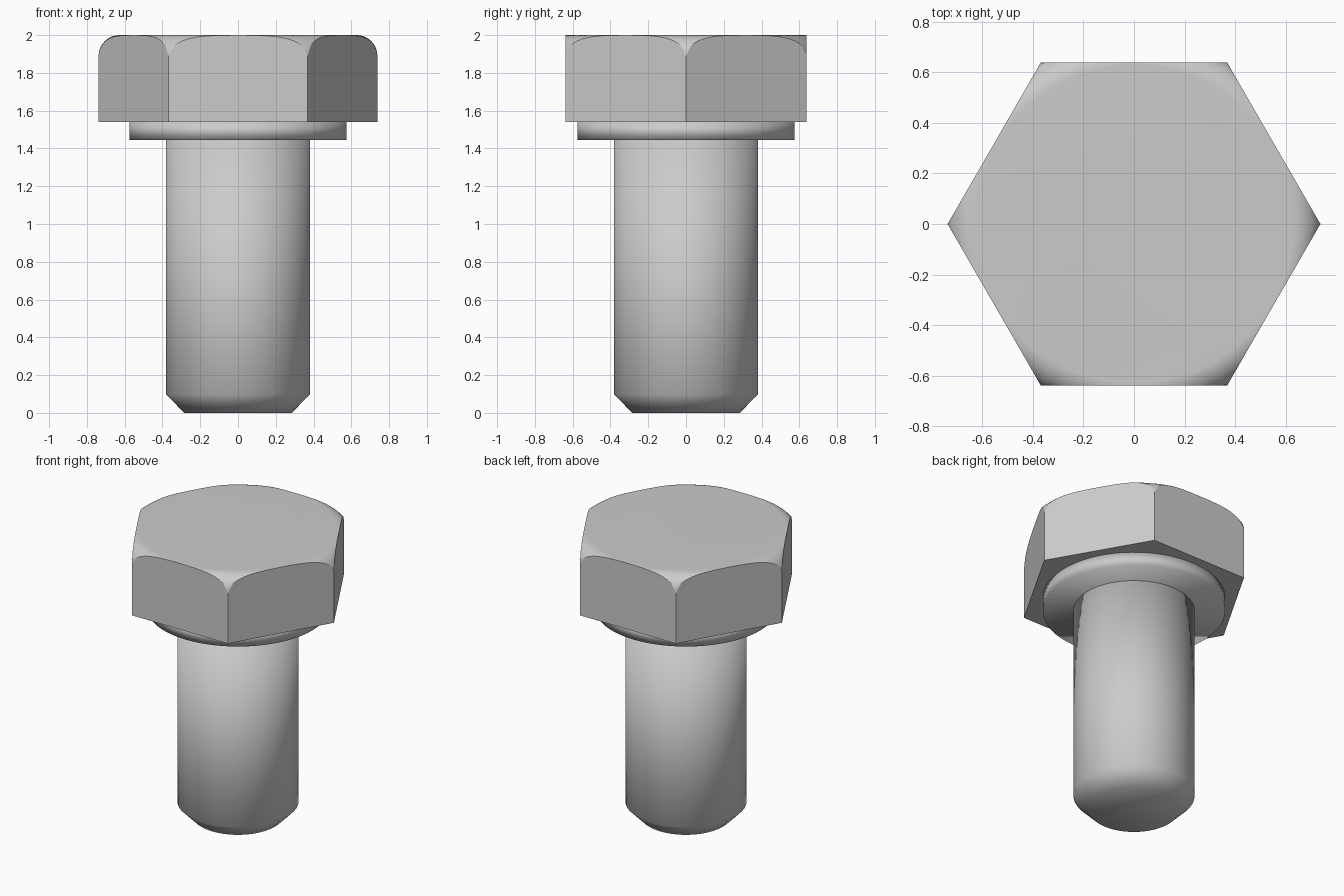
import bpy, bmesh, math

cube = bpy.data.objects.get("Cube")
if cube:
    bpy.data.objects.remove(cube, do_unlink=True)

steel = bpy.data.materials.new("grey steel")
steel.use_nodes = True
COLOUR = (0.6, 0.6, 0.6, 1.0)
steel.diffuse_color = COLOUR
steel.node_tree.nodes["Principled BSDF"].inputs["Base Color"].default_value = COLOUR

TOP, HEAD_BASE, COLLAR_BASE = 2.0, 1.54, 1.445
CORNER, FILLET = 0.738, 0.11
APOTHEM = CORNER * math.cos(math.pi / 6)


def finish(bm, name):
    """Turn a bmesh into a smooth object with sharp creases."""
    bmesh.ops.recalc_face_normals(bm, faces=bm.faces)
    for f in bm.faces:
        f.smooth = True
    mesh = bpy.data.meshes.new(name)
    bm.to_mesh(mesh)
    bm.free()
    mesh.materials.append(steel)
    obj = bpy.data.objects.new(name, mesh)
    bpy.context.collection.objects.link(obj)
    return obj


def lathe(name, profile, segments=96):
    """Closed solid of revolution from (radius, height) points."""
    bm = bmesh.new()
    rings = []
    for r, z in profile:
        angles = [math.tau * i / segments for i in range(segments)]
        rings.append([bm.verts.new((r * math.cos(a), r * math.sin(a), z)) for a in angles])
    for low, high in zip(rings, rings[1:]):
        for i in range(segments):
            j = (i + 1) % segments
            bm.faces.new((low[i], low[j], high[j], high[i]))
    bm.faces.new(rings[0])
    bm.faces.new(rings[-1])
    for e in bm.edges:
        if e.calc_face_angle(0) > math.radians(30):
            e.smooth = False
    return finish(bm, name)


def hex_radius(a):
    """Distance from the axis to the hexagon outline at angle a."""
    return APOTHEM / math.cos(a % (math.pi / 3) - math.pi / 6)


def crown_height(r):
    """Height of the rounded crown at radius r."""
    d = max(0.0, r - (CORNER - FILLET))
    return TOP - FILLET + math.sqrt(max(0.0, FILLET ** 2 - d ** 2))


def hex_head(name, per_side=24, steps=10):
    """Hexagonal prism whose top corners are rounded off around the axis."""
    bm = bmesh.new()
    count = per_side * 6
    angles = [math.tau * i / count for i in range(count)]
    inner = CORNER - FILLET
    rings = []
    for k in range(steps + 1):
        # steps crowd towards the rim, where the crown is steepest
        t = math.sin(math.pi / 2 * k / steps)
        ring = []
        for a in angles:
            r = inner + (hex_radius(a) - inner) * t
            ring.append(bm.verts.new((r * math.cos(a), r * math.sin(a), crown_height(r))))
        rings.append(ring)
    bm.faces.new(rings[0])
    for a_ring, b_ring in zip(rings, rings[1:]):
        for i in range(count):
            j = (i + 1) % count
            bm.faces.new((a_ring[i], b_ring[i], b_ring[j], a_ring[j]))

    # Six flat flanks and the flat underside
    base = [bm.verts.new((CORNER * math.cos(math.pi / 3 * i),
                          CORNER * math.sin(math.pi / 3 * i), HEAD_BASE)) for i in range(6)]
    rim = rings[-1]
    flats = [bm.faces.new(base)]
    for s in range(6):
        arc = [rim[(s * per_side + i) % count] for i in range(per_side + 1)]
        flats.append(bm.faces.new([base[(s + 1) % 6], base[s]] + arc))
    for f in flats:
        for e in f.edges:
            e.smooth = False
    return finish(bm, name)


hex_head("hex_head")
lathe("collar", [(0.575, COLLAR_BASE), (0.575, HEAD_BASE)])
lathe("shank", [(0.285, 0.0), (0.382, 0.1), (0.382, COLLAR_BASE)])
